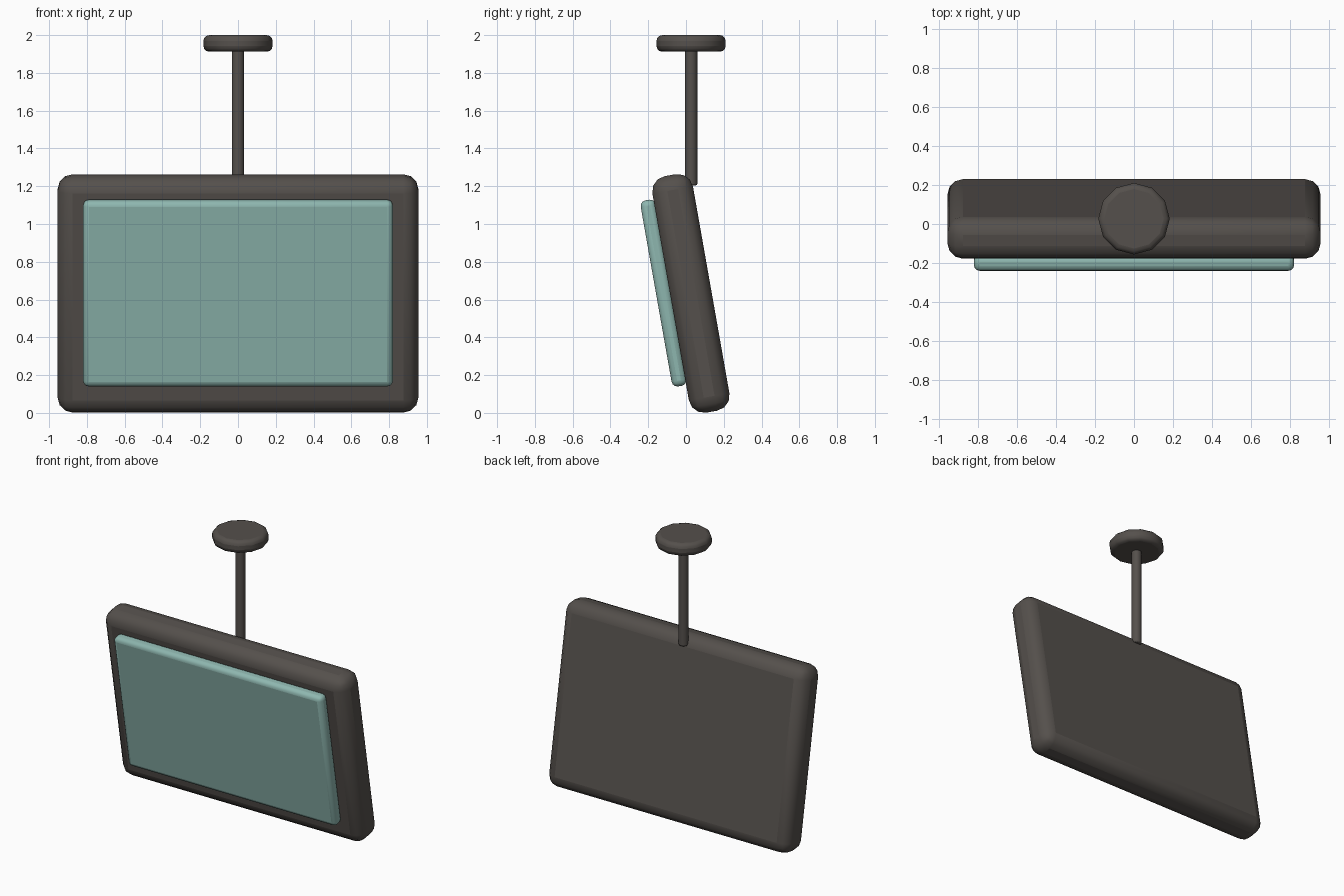
import bpy, math
from mathutils import Matrix, Vector

if "Cube" in bpy.data.objects:
    bpy.data.objects.remove(bpy.data.objects["Cube"])

TILT = math.radians(10)
CENTRE = Vector((0, 0.026, 0.6325))


def material(name, color):
    m = bpy.data.materials.new(name)
    m.diffuse_color = color
    m.use_nodes = True
    m.node_tree.nodes["Principled BSDF"].inputs["Base Color"].default_value = m.diffuse_color
    return m


dark = material("dark_casing", (0.09, 0.08, 0.072, 1))
teal = material("teal_screen", (0.27, 0.47, 0.43, 1))


def finish(name, mat, bevel, segments):
    ob = bpy.context.object
    ob.name = name
    ob.data.materials.append(mat)
    mod = ob.modifiers.new("rounded_edges", "BEVEL")
    mod.width = bevel
    mod.segments = segments
    mod.limit_method = 'ANGLE'
    mod.angle_limit = math.radians(40)
    bpy.ops.object.shade_smooth_by_angle(angle=math.radians(35))
    return ob


def tilted_box(name, size, offset, mat, bevel):
    # offset is measured in the tilted frame of the casing
    pos = CENTRE + Matrix.Rotation(TILT, 3, 'X') @ Vector(offset)
    bpy.ops.mesh.primitive_cube_add(size=1)
    ob = bpy.context.object
    ob.data.transform(Matrix.Diagonal((*size, 1)))
    ob.location = pos
    ob.rotation_euler = (TILT, 0, 0)
    return finish(name, mat, bevel, 3)


def rod(name, radius, z0, z1, mat, bevel, segments):
    bpy.ops.mesh.primitive_cylinder_add(vertices=12, radius=radius, depth=z1 - z0,
                                        location=(0, 0.027, (z0 + z1) / 2))
    return finish(name, mat, bevel, segments)


# Casing and the raised screen, leaning forward at the top
tilted_box("casing", (1.91, 0.218, 1.271), (0, 0, 0), dark, 0.08)
tilted_box("screen", (1.64, 0.08, 1.0), (0, -0.142, 0.027), teal, 0.03)

# Hanging pole and ceiling plate
rod("pole", 0.033, 1.205, 1.95, dark, 0.008, 2)
rod("ceiling_plate", 0.183, 1.912, 2.0, dark, 0.03, 3)
